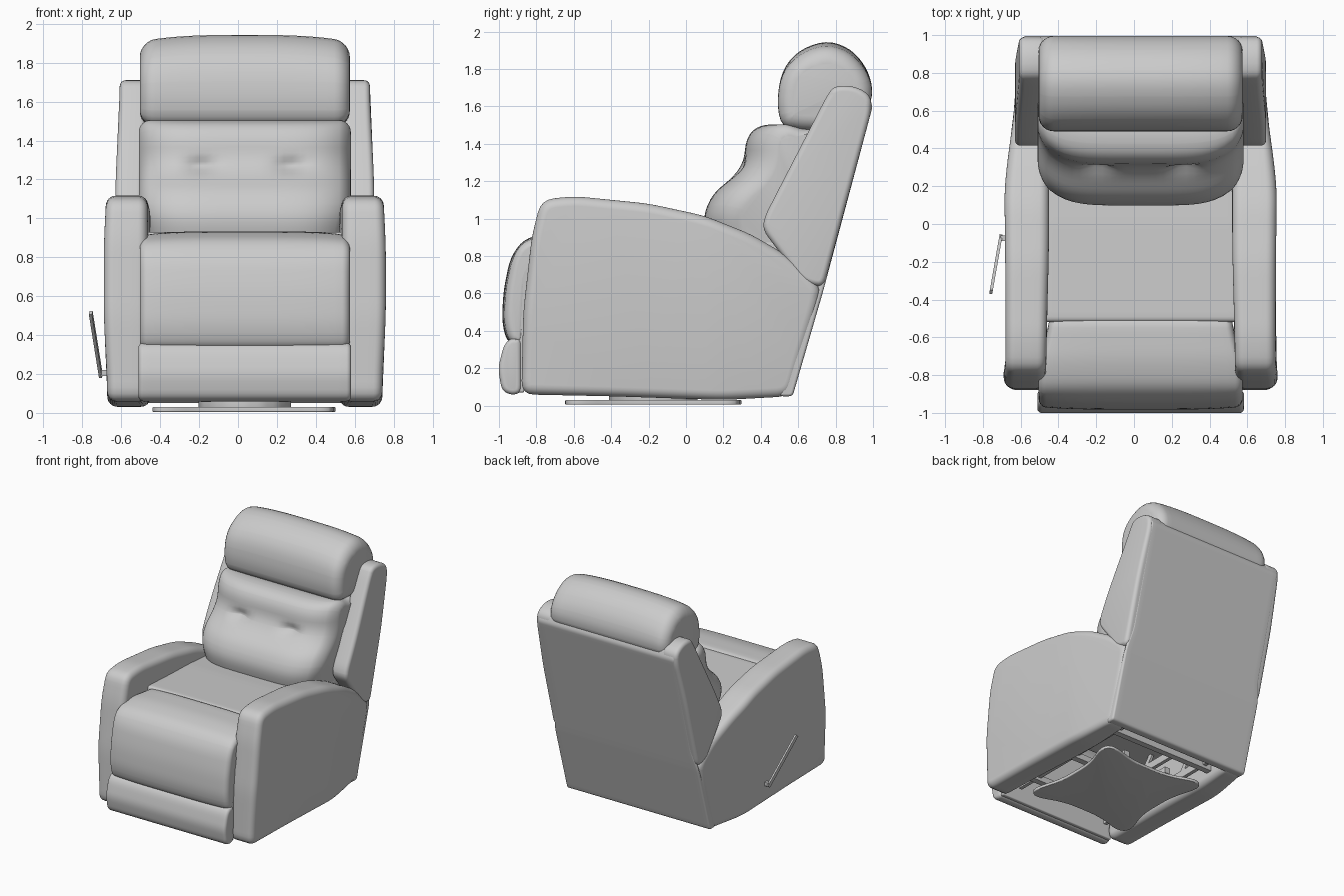
import bpy, bmesh, math
from mathutils import Vector

if "Cube" in bpy.data.objects:
    bpy.data.objects.remove(bpy.data.objects["Cube"])

CX = 0.035  # middle of the chair body

mat = bpy.data.materials.new("grey upholstery")
mat.use_nodes = True
GREY = (0.6, 0.6, 0.6, 1)
mat.diffuse_color = GREY
mat.node_tree.nodes["Principled BSDF"].inputs["Base Color"].default_value = GREY


def rounded(points, r, step=0.03):
    """Round the corners of a closed outline and resample its long edges."""
    pts = [Vector(p) for p in points]
    out = []
    n = len(pts)
    for i, p in enumerate(pts):
        a, b = pts[i - 1] - p, pts[(i + 1) % n] - p
        s = p + a.normalized() * min(r, a.length * 0.48)
        e = p + b.normalized() * min(r, b.length * 0.48)
        for k in range(5):
            t = k / 4
            out.append(s * (1 - t) ** 2 + p * 2 * t * (1 - t) + e * t * t)
    full = []
    for i, p in enumerate(out):
        q = out[(i + 1) % len(out)]
        m = max(1, int((q - p).length / step))
        full += [p.lerp(q, k / m) for k in range(m)]
    return full


def finish(name, bm, angle=40):
    bmesh.ops.recalc_face_normals(bm, faces=bm.faces)
    me = bpy.data.meshes.new(name)
    bm.to_mesh(me)
    bm.free()
    me.materials.append(mat)
    ob = bpy.data.objects.new(name, me)
    bpy.context.collection.objects.link(ob)
    bpy.ops.object.select_all(action='DESELECT')
    ob.select_set(True)
    bpy.context.view_layer.objects.active = ob
    bpy.ops.object.shade_smooth_by_angle(angle=math.radians(angle))
    return ob


def pad(name, points, lo, hi, edge, corner=0.05, shape=None, upright=False, mirror=False):
    """Extrude a (y, z) outline along x with rolled edges; upright uses (x, y) along z."""
    prof = rounded(points, corner)
    n = len(prof)
    area = sum(p.cross(prof[(i + 1) % n]) for i, p in enumerate(prof))
    sign = 1 if area > 0 else -1
    inward = []
    for i in range(n):
        d = (prof[(i + 1) % n] - prof[i - 1]).normalized()
        inward.append(Vector((-d.y, d.x)) * sign)
    roll = [(edge * (1 - math.cos(a)), edge * (1 - math.sin(a)))
            for a in (k * math.pi / 12 for k in range(7))]
    start = [(lo + x, off) for x, off in roll]
    end = [(hi - x, off) for x, off in reversed(roll)]
    m = max(1, int((hi - lo - 2 * edge) / 0.04))
    mid = [(lo + edge + (hi - lo - 2 * edge) * k / m, 0) for k in range(1, m)]
    bm = bmesh.new()
    rings = []
    for t, off in start + mid + end:
        ring = []
        for p, d in zip(prof, inward):
            q = p + d * off
            co = Vector((q.x, q.y, t)) if upright else Vector((t, q.x, q.y))
            ring.append(bm.verts.new(shape(co) if shape else co))
        rings.append(ring)
    for a, b in zip(rings, rings[1:]):
        for i in range(n):
            j = (i + 1) % n
            bm.faces.new((a[i], a[j], b[j], b[i]))
    bm.faces.new(rings[0])
    bm.faces.new(rings[-1])
    if mirror:
        for v in bm.verts:
            v.co.x = 2 * CX - v.co.x
    return finish(name, bm)


def bar(name, a, b, w, h):
    """Straight box bar between two points."""
    a, b = Vector(a), Vector(b)
    rot = (b - a).to_track_quat('Z', 'Y')
    bm = bmesh.new()
    bmesh.ops.create_cube(bm, size=1)
    for v in bm.verts:
        v.co = rot @ Vector((v.co.x * w, v.co.y * h, v.co.z * (b - a).length)) + (a + b) / 2
    return finish(name, bm, 30)


def ramp(v, a, b):
    t = min(1, max(0, (v - a) / (b - a)))
    return t * t * (3 - 2 * t)


# Arms: outer side bulges slightly and tapers to the back
def arm_shape(c):
    t = (c.x - 0.535) / 0.225
    c.x -= t * (0.06 * ramp(c.y, 0.1, 0.72) + 0.018 * ramp(abs(c.z - 0.68), 0.1, 0.62))
    c.x -= (1 - t) * 0.015 * ramp(c.y, -0.8, 0)
    return c


ARM = [(-0.88, 0.06), (-0.87, 0.5), (-0.825, 0.9), (-0.775, 1.1), (-0.6, 1.12), (-0.2, 1.08),
       (0.1, 1.015), (0.35, 0.915), (0.56, 0.79), (0.72, 0.64), (0.705, 0.54), (0.56, 0.05),
       (0.2, 0.03), (-0.4, 0.05)]
# Wings beside the backrest
WING = [(0.79, 1.71), (0.9, 1.71), (0.99, 1.66), (0.99, 1.57), (0.735, 0.63),
        (0.62, 0.66), (0.41, 0.94), (0.42, 1.01), (0.75, 1.65)]
for side, flip in (("left", False), ("right", True)):
    pad(side + "_arm", ARM, 0.535, 0.76, 0.05, 0.07, arm_shape, mirror=flip)
    pad(side + "_wing", WING, 0.56, 0.7, 0.03, 0.05, mirror=flip,
        shape=lambda c: Vector((c.x - 0.022 * ramp(c.z, 1.1, 1.7), c.y, c.z)))


# Back panel, set between the wings above arm height
def panel_shape(c):
    c.x = CX + (c.x - CX) * (1 - 0.05 * ramp(c.z, 0.58, 0.8))
    return c


pad("back_panel", [(0.5, 0.05), (0.57, 0.05), (0.73, 0.6), (0.998, 1.6), (0.975, 1.66),
                   (0.88, 1.64), (0.63, 0.6)], CX - 0.655, CX + 0.655, 0.015, 0.02, panel_shape)


# Headrest roll
def head_shape(c):
    u = abs(c.x - CX) / 0.545
    c.z -= 0.035 * u ** 3 * ramp(c.z, 1.6, 1.9)
    return c


pad("headrest", [(0.62, 1.47), (0.51, 1.49), (0.485, 1.62), (0.51, 1.79), (0.6, 1.9),
                 (0.75, 1.955), (0.88, 1.91), (0.965, 1.81), (1.0, 1.7), (0.985, 1.6),
                 (0.85, 1.47)], CX - 0.54, CX + 0.54, 0.08, 0.09, head_shape)


# Back cushion: crowned front with two tufts
def back_shape(c):
    u = (c.x - CX) / 0.54
    front = 1 - ramp(c.y, 0.3, 0.7)
    c.y += 0.13 * abs(u) ** 5 * front
    for tx in (-0.23, 0.23):
        dx, dz = (c.x - CX - tx) / 0.07, (c.z - 1.27) / 0.035
        c.y += 0.045 * math.exp(-dx * dx - dz * dz) * front
    c.x = CX + (c.x - CX) * (1 - 0.07 * (1 - ramp(c.z, 0.85, 1.1)))
    return c


pad("back_cushion", [(0.12, 0.86), (0.09, 1.01), (0.14, 1.13), (0.26, 1.23), (0.31, 1.31),
                     (0.32, 1.42), (0.37, 1.49), (0.48, 1.51), (0.65, 1.47), (0.84, 1.52),
                     (0.66, 0.7), (0.3, 0.7)], CX - 0.545, CX + 0.545, 0.06, 0.06, back_shape)

# Seat between the arms
pad("seat", [(-0.52, 0.5), (-0.52, 0.93), (0.0, 0.915), (0.5, 0.88), (0.6, 0.5)],
    CX - 0.52, CX + 0.52, 0.02, 0.03)


# Leg panel and foot pad, flaring towards the front
def flare(c):
    u = (c.x - CX) / 0.54
    c.x = CX + 0.54 * u * (0.9 + 0.1 * ramp(-c.y, 0.5, 0.8))
    c.z -= 0.015 * u ** 4 * ramp(c.z, 0.8, 0.9)
    c.y += 0.015 * u ** 4 * ramp(-c.y, 0.85, 0.95)
    return c


pad("leg_panel", [(-0.49, 0.935), (-0.72, 0.93), (-0.87, 0.89), (-0.94, 0.79), (-0.975, 0.62),
                  (-0.985, 0.46), (-0.965, 0.36), (-0.93, 0.33), (-0.87, 0.33), (-0.84, 0.7),
                  (-0.72, 0.8), (-0.49, 0.82)], CX - 0.54, CX + 0.54, 0.04, 0.06, flare)
pad("foot_pad", [(-0.94, 0.36), (-0.975, 0.32), (-1.005, 0.2), (-0.985, 0.08), (-0.93, 0.055),
                 (-0.88, 0.07), (-0.88, 0.36)], CX - 0.547, CX + 0.547, 0.025, 0.04)
pad("footrest_board", [(-0.9, 0.07), (-0.9, 0.8), (-0.86, 0.82), (-0.865, 0.07)],
    CX - 0.535, CX + 0.535, 0.01, 0.01)

# Frame rails, links and cross bars beneath the seat
for s in (-1, 1):
    x = CX + s * 0.42
    bar("side_rail", (x, -0.8, 0.16), (x, 0.5, 0.16), 0.03, 0.06)
    bar("upper_rail", (x, -0.8, 0.4), (x, 0.55, 0.4), 0.03, 0.06)
    bar("base_rail", (CX + s * 0.2, -0.5, 0.08), (CX + s * 0.2, 0.2, 0.08), 0.05, 0.05)
    for y in (-0.5, 0.1):
        bar("link", (x, y, 0.16), (x, y + 0.25, 0.5), 0.02, 0.04)
for y in (-0.6, -0.15, 0.35):
    bar("cross_bar", (CX - 0.53, y, 0.13), (CX + 0.53, y, 0.13), 0.05, 0.05)

# Swivel base: plate with gently curved-in sides on a round hub
outline = []
for c, s in ((1, 0), (0, 1), (-1, 0), (0, -1)):
    for a, b in ((0.4, -0.18), (0.4, 0.18), (0.49, 0.4), (0.42, 0.48)):
        outline.append((CX - 0.005 + a * c - b * s, -0.175 + a * s + b * c))
pad("base_plate", outline, 0.005, 0.03, 0.006, 0.12, upright=True)
hub = [(CX + 0.24 * math.cos(a), -0.175 + 0.24 * math.sin(a))
       for a in (k * math.pi / 8 for k in range(16))]
pad("base_hub", hub, 0.025, 0.07, 0.005, 0.03, upright=True)

# Recline lever with pivot
bar("lever", (-0.705, -0.065, 0.19), (-0.757, -0.36, 0.515), 0.016, 0.028)
bar("lever_pivot", (-0.66, -0.075, 0.205), (-0.708, -0.075, 0.205), 0.03, 0.03)
